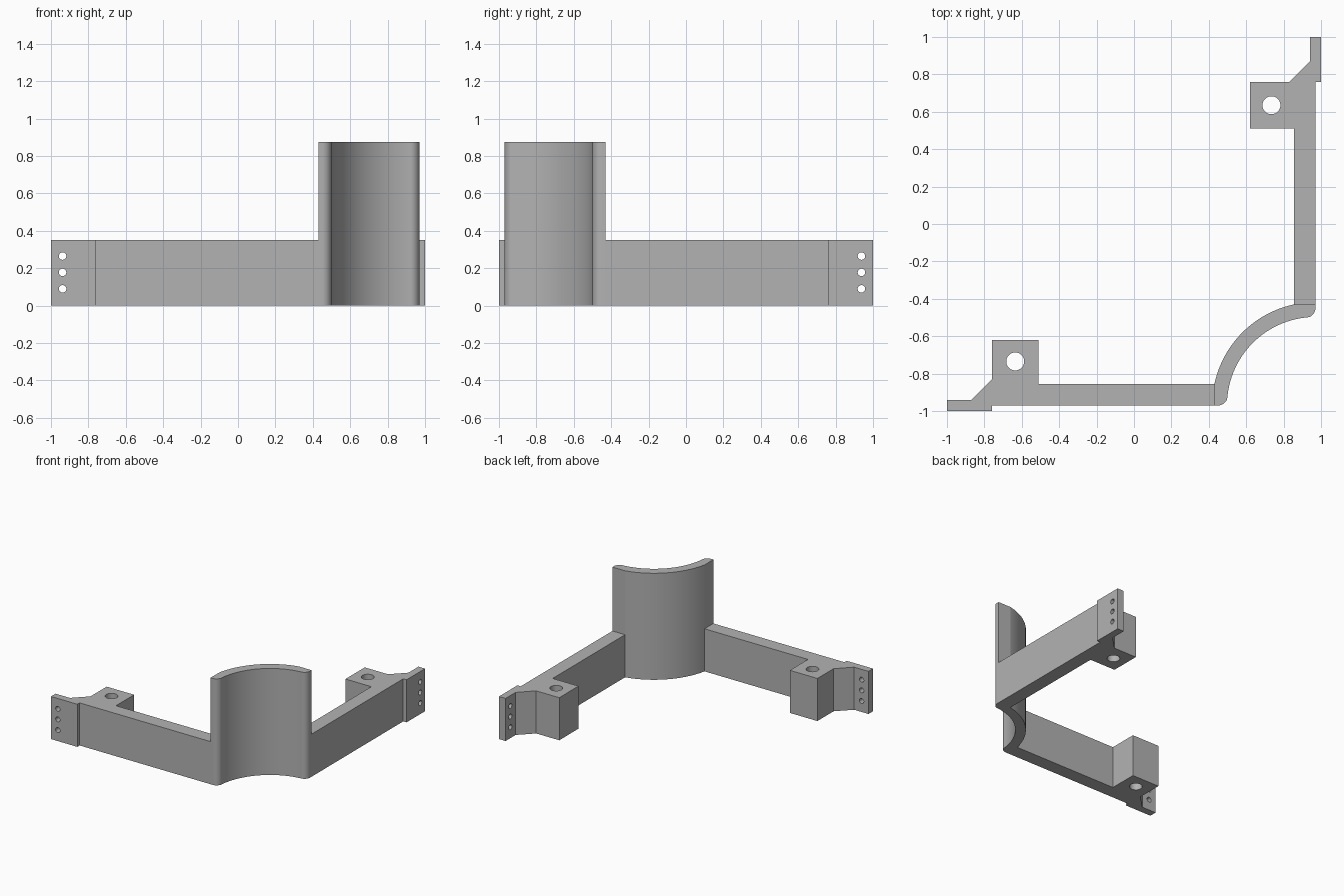
import bpy, bmesh, math
from mathutils import Matrix

if "Cube" in bpy.data.objects:
    bpy.data.objects.remove(bpy.data.objects["Cube"])

grey = bpy.data.materials.new("plain grey")
grey.diffuse_color = (0.45, 0.45, 0.45, 1)
grey.use_nodes = True
grey.node_tree.nodes["Principled BSDF"].inputs["Base Color"].default_value = grey.diffuse_color


def prism(name, outline, height):
    """Extrude a flat outline upward from z = 0."""
    bm = bmesh.new()
    face = bm.faces.new([bm.verts.new((x, y, 0)) for x, y in outline])
    top = bmesh.ops.extrude_face_region(bm, geom=[face])["geom"]
    bmesh.ops.translate(bm, vec=(0, 0, height),
                        verts=[v for v in top if isinstance(v, bmesh.types.BMVert)])
    bmesh.ops.recalc_face_normals(bm, faces=bm.faces)
    return finish(name, bm)


def finish(name, bm):
    mesh = bpy.data.meshes.new(name)
    bm.to_mesh(mesh)
    bm.free()
    mesh.materials.append(grey)
    obj = bpy.data.objects.new(name, mesh)
    bpy.context.collection.objects.link(obj)
    return obj


def arc(cx, cy, r, a0, a1, n):
    angles = [math.radians(a0 + (a1 - a0) * i / n) for i in range(n + 1)]
    return [(cx + r * math.cos(a), cy + r * math.sin(a)) for a in angles]


def select(obj):
    bpy.ops.object.select_all(action='DESELECT')
    obj.select_set(True)
    bpy.context.view_layer.objects.active = obj


def smooth(obj):
    select(obj)
    bpy.ops.object.shade_smooth_by_angle(angle=math.radians(10))


# front arm with mounting block, gusset and end tab
front = prism("front_arm", [
    (-1, -1), (-0.76, -1), (-0.76, -0.97), (0.43, -0.97), (0.43, -0.855),
    (-0.51, -0.855), (-0.51, -0.62), (-0.76, -0.62), (-0.76, -0.83),
    (-0.87, -0.94), (-1, -0.94)], 0.35)

# screw holes: one down through the block, three through the tab
bm = bmesh.new()
bmesh.ops.create_cone(bm, cap_ends=True, segments=48, radius1=0.048, radius2=0.048,
                      depth=1, matrix=Matrix.Translation((-0.635, -0.735, 0.2)))
for z in (0.09, 0.178, 0.265):
    bmesh.ops.create_cone(bm, cap_ends=True, segments=48, radius1=0.02, radius2=0.02,
                          depth=0.2, matrix=Matrix.Translation((-0.938, -0.97, z))
                          @ Matrix.Rotation(math.pi / 2, 4, 'X'))
cutter = finish("hole_cutter", bm)
cutter.hide_render = True
mod = front.modifiers.new("holes", 'BOOLEAN')
mod.operation, mod.solver, mod.object = 'DIFFERENCE', 'EXACT', cutter
select(front)
bpy.ops.object.modifier_apply(modifier=mod.name)
bpy.data.objects.remove(cutter)

# side arm: the front arm mirrored across the corner diagonal
side = front.copy()
side.data = front.data.copy()
side.name = "side_arm"
bpy.context.collection.objects.link(side)
side.data.transform(Matrix(((0, -1, 0, 0), (-1, 0, 0, 0), (0, 0, 1, 0), (0, 0, 0, 1))))
side.data.flip_normals()

# tall curved corner wall with rounded lips
corner = prism("corner_wall",
               [(0.43, -0.97)]
               + arc(0.97, -0.97, 0.552, 168, 102, 36)
               + [(0.97, -0.43)]
               + arc(0.92, -0.45, 0.05, 0, -90, 12)
               + arc(0.97, -0.97, 0.473, 96, 174, 36)[1:-1]
               + arc(0.45, -0.92, 0.05, 0, -90, 12), 0.875)

for obj in (front, side, corner):
    smooth(obj)
